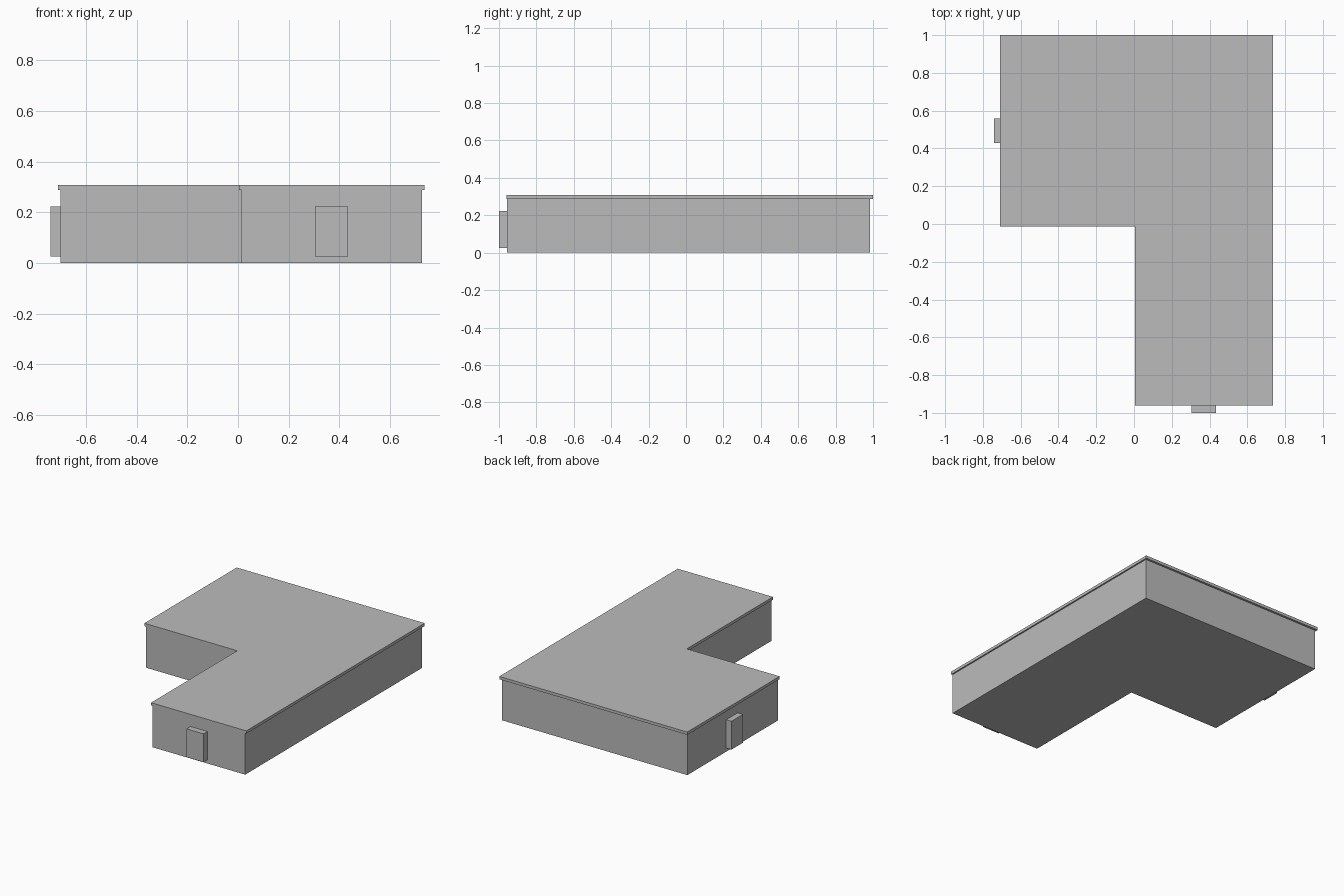
import bpy, bmesh

if "Cube" in bpy.data.objects:
    bpy.data.objects.remove(bpy.data.objects["Cube"])

grey = bpy.data.materials.new("plain grey")
grey.diffuse_color = (0.5, 0.5, 0.5, 1)
grey.use_nodes = True
grey.node_tree.nodes["Principled BSDF"].inputs["Base Color"].default_value = grey.diffuse_color


def prism(name, outline, z0, z1):
    """Extrude a flat outline upward into a solid."""
    bm = bmesh.new()
    base = bm.faces.new([bm.verts.new((x, y, z0)) for x, y in outline])
    top = bmesh.ops.extrude_face_region(bm, geom=[base], use_keep_orig=True)["geom"]
    verts = [g for g in top if isinstance(g, bmesh.types.BMVert)]
    bmesh.ops.translate(bm, verts=verts, vec=(0, 0, z1 - z0))
    bmesh.ops.recalc_face_normals(bm, faces=bm.faces)
    mesh = bpy.data.meshes.new(name)
    bm.to_mesh(mesh)
    bm.free()
    mesh.materials.append(grey)
    obj = bpy.data.objects.new(name, mesh)
    bpy.context.collection.objects.link(obj)
    return obj


def l_shape(x0, x_in, x1, y0, y_in, y1):
    return [(x_in, y0), (x1, y0), (x1, y1), (x0, y1), (x0, y_in), (x_in, y_in)]


def box(x0, x1, y0, y1):
    return [(x0, y0), (x1, y0), (x1, y1), (x0, y1)]


# L-shaped building body and the thin overhanging roof slab
prism("walls", l_shape(-0.70, 0.014, 0.726, -0.958, -0.010, 0.985), 0, 0.29)
prism("roof_slab", l_shape(-0.71, 0.004, 0.736, -0.96, -0.014, 1.0), 0.288, 0.308)

# Raised door blocks on the front wing and the left side
prism("front_door", box(0.305, 0.435, -1.0, -0.95), 0.025, 0.222)
prism("side_door", box(-0.74, -0.69, 0.43, 0.558), 0.025, 0.222)
